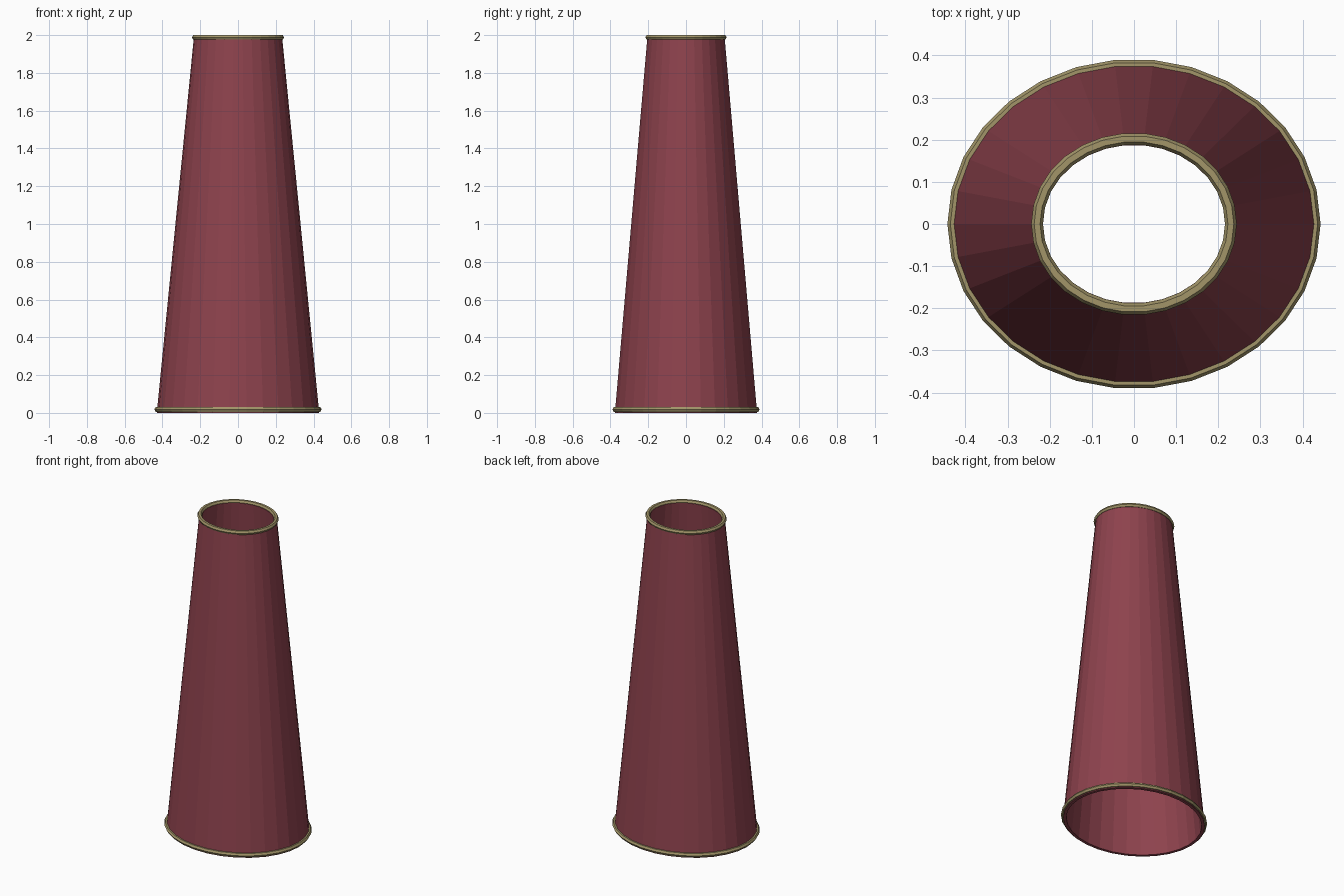
import bpy, bmesh
from math import cos, sin, tau

if "Cube" in bpy.data.objects:
    bpy.data.objects.remove(bpy.data.objects["Cube"])

SIDES = 30
RATIO = 0.88          # depth / width of the oval


def material(name, rgb):
    m = bpy.data.materials.new(name)
    m.diffuse_color = (*rgb, 1)
    m.use_nodes = True
    m.node_tree.nodes["Principled BSDF"].inputs["Base Color"].default_value = m.diffuse_color
    return m


def oval_sweep(name, section, mat):
    """Sweep a closed (offset, rx, z) section round an oval, flat shaded."""
    bm = bmesh.new()
    rings = []
    for i in range(SIDES):
        a = tau * i / SIDES
        rings.append([bm.verts.new(((rx + off) * cos(a), (rx * RATIO + off) * sin(a), z))
                      for off, rx, z in section])
    n = len(section)
    for i in range(SIDES):
        p, q = rings[i], rings[(i + 1) % SIDES]
        for j in range(n):
            k = (j + 1) % n
            bm.faces.new((p[j], q[j], q[k], p[k]))
    bmesh.ops.recalc_face_normals(bm, faces=bm.faces)
    me = bpy.data.meshes.new(name)
    bm.to_mesh(me)
    bm.free()
    me.materials.append(mat)
    ob = bpy.data.objects.new(name, me)
    bpy.context.collection.objects.link(ob)
    return ob


def trim(name, rx, z, r, mat):
    """Six-sided bead following the oval."""
    return oval_sweep(name, [(r * cos(tau * j / 6), rx, z + r * sin(tau * j / 6))
                             for j in range(6)], mat)


red = material("red_cloth", (0.27, 0.055, 0.075))
gold = material("gold_trim", (0.36, 0.30, 0.14))

# tapered hollow sleeve with a thin wall
oval_sweep("sleeve", [(0, 0.43, 0.0), (0, 0.234, 1.985),
                      (-0.018, 0.234, 1.985), (-0.018, 0.43, 0.0)], red)

# beads round both openings
trim("bottom_trim", 0.429, 0.018, 0.014, gold)
trim("top_trim", 0.230, 1.988, 0.014, gold)
